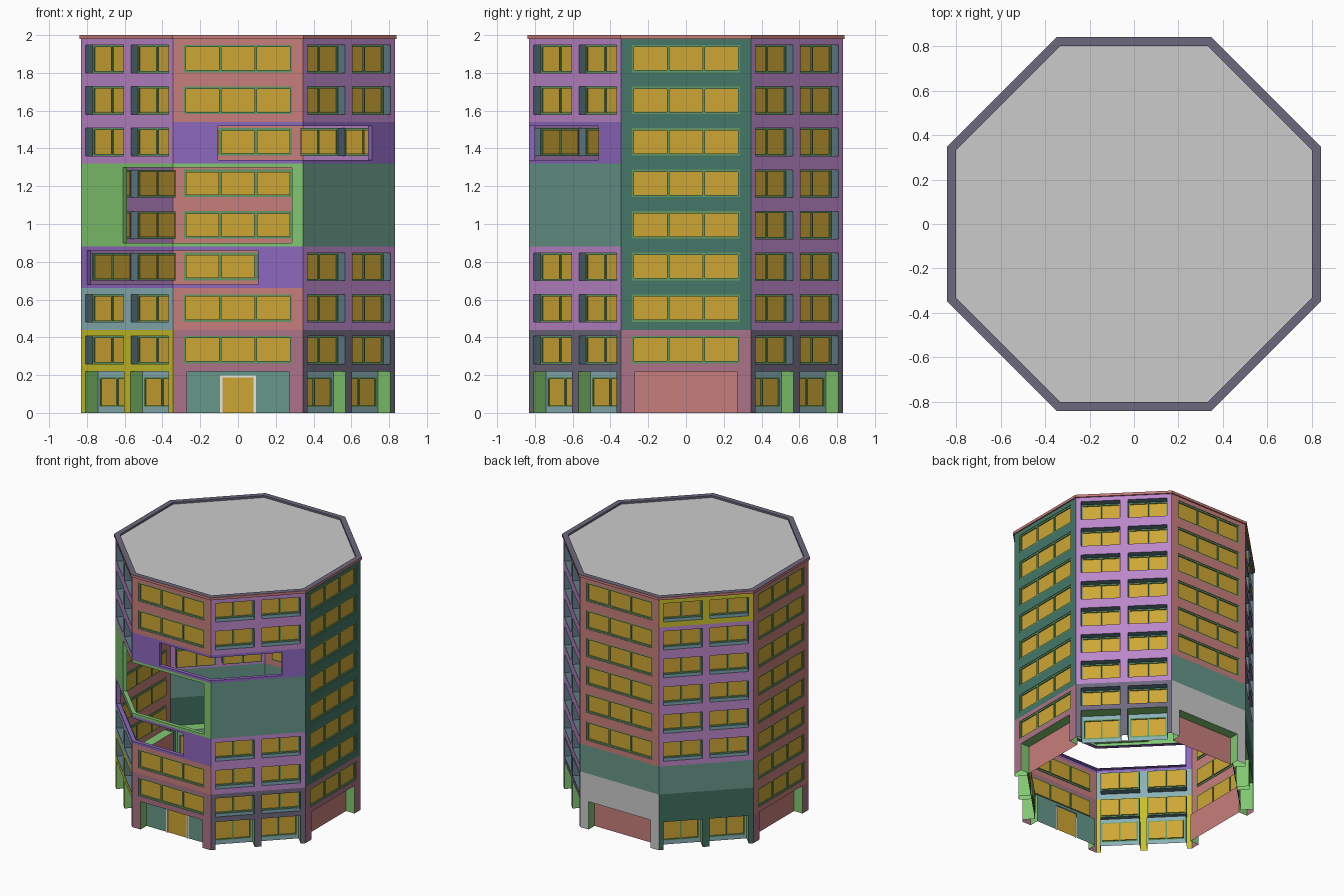
import bpy, math

if "Cube" in bpy.data.objects:
    bpy.data.objects.remove(bpy.data.objects["Cube"])

R = 0.83                       # apothem of the octagon
T = math.tan(math.pi / 8)
H = R * T                      # half width of one facade
F = 0.22                       # storey height
SIDES = ["front", "front_right", "right", "back_right",
         "back", "back_left", "left", "front_left"]

RGB = dict(pink=(198, 125, 122), purple=(186, 134, 200), violet=(140, 104, 190),
           green=(128, 198, 112), teal=(103, 150, 135), dark_green=(65, 110, 95),
           yellow=(198, 190, 45), blue=(137, 175, 182), slate=(110, 104, 125),
           mauve=(170, 114, 134), glass=(205, 165, 55), frame=(100, 150, 100),
           reveal=(95, 125, 135), moss=(70, 118, 104), white=(230, 230, 225))
MATS = {}
for name, c in RGB.items():
    m = bpy.data.materials.new(name)
    m.diffuse_color = [(v / 255) ** 2.2 for v in c] + [1]
    m.use_nodes = True
    m.node_tree.nodes["Principled BSDF"].inputs["Base Color"].default_value = m.diffuse_color
    MATS[name] = m


class Part:
    """Collects quads in facade coordinates: u along, d inward, z up."""

    def __init__(self, name, k):
        self.name, self.a = name, k * math.pi / 4
        self.v, self.f, self.m = [], [], []

    def quad(self, pts, mat):
        s, c = math.sin(self.a), math.cos(self.a)
        n = len(self.v)
        self.v += [(s * (R - d) + c * u, -c * (R - d) + s * u, z) for u, d, z in pts]
        self.f.append((n, n + 1, n + 2, n + 3))
        self.m.append(mat)

    def panel(self, u0, u1, z0, z1, d, mat):
        if u1 - u0 > 1e-4 and z1 - z0 > 1e-4:
            self.quad([(u0, d, z0), (u1, d, z0), (u1, d, z1), (u0, d, z1)], mat)

    def wall(self, u0, u1, z0, z1, d, mat, holes, za, zb):
        self.panel(u0, u1, z0, za, d, mat)
        self.panel(u0, u1, zb, z1, d, mat)
        edges = [u0] + [e for h in holes for e in h] + [u1]
        for a, b in zip(edges[::2], edges[1::2]):
            self.panel(a, b, za, zb, d, mat)

    def jambs(self, u0, u1, z0, z1, d0, d1, mat, sill=True):
        # inward faces of an opening; mitred where it runs round a corner
        left, right = u0 > -H + 1e-4, u1 < H - 1e-4
        w = (d1 - d0) * T
        a, b = (u0 if left else u0 + w), (u1 if right else u1 - w)
        if left:
            self.quad([(u0, d0, z0), (u0, d1, z0), (u0, d1, z1), (u0, d0, z1)], mat)
        if right:
            self.quad([(u1, d1, z0), (u1, d0, z0), (u1, d0, z1), (u1, d1, z1)], mat)
        self.quad([(u0, d0, z1), (a, d1, z1), (b, d1, z1), (u1, d0, z1)], mat)
        if sill:
            self.quad([(u0, d0, z0), (u1, d0, z0), (b, d1, z0), (a, d1, z0)], mat)

    def glazing(self, u0, u1, z0, z1, d, n, border, frame):
        # frame with n panes set back slightly
        w = (u1 - u0 - border * (n + 1)) / n
        holes = [(u0 + border + i * (w + border), u0 + (i + 1) * (w + border))
                 for i in range(n)]
        za, zb = z0 + border, z1 - border
        self.wall(u0, u1, z0, z1, d, frame, holes, za, zb)
        for a, b in holes:
            self.jambs(a, b, za, zb, d, d + 0.008, "frame")
            self.panel(a, b, za, zb, d + 0.008, "glass")

    def build(self):
        me = bpy.data.meshes.new(self.name)
        me.from_pydata(self.v, [], self.f)
        names = [n for n in dict.fromkeys(self.m) if n]
        if None in self.m:
            names.append(None)
        for n in names:
            me.materials.append(MATS[n] if n else None)
        for p, m in zip(me.polygons, self.m):
            p.material_index = names.index(m)
        bpy.context.collection.objects.link(bpy.data.objects.new(self.name, me))


def window_floor(k, i, mat):
    p = Part(f"{SIDES[k]}_floor_{i}", k)
    z = i * F
    if k % 2 == 0:             # flat strip of three windows
        g = (-0.287, 0.287)
        p.wall(-H, H, z, z + F, 0, mat, [g], z + 0.042, z + 0.188)
        p.glazing(*g, z + 0.042, z + 0.188, 0.004, 3, 0.012, "frame")
        p.jambs(*g, z + 0.042, z + 0.188, 0, 0.004, "frame")
    else:                      # two recessed loggias
        bays = [(-0.31, -0.028), (0.028, 0.31)]
        p.wall(-H, H, z, z + F, 0, mat, bays, z + 0.04, z + 0.187)
        for a, b in bays:
            p.jambs(a, b, z + 0.04, z + 0.187, 0, 0.052, "reveal")
            p.glazing(a, b, z + 0.04, z + 0.187, 0.052, 2, 0.01, "frame")
    p.build()


def ground_floor(k, mat, back):
    p = Part(f"{SIDES[k]}_ground_floor", k)
    if k % 2 == 0:             # wide porch
        d = 0.075
        p.wall(-H, H, 0, F, 0, mat, [(-0.27, 0.27)], 0, F)
        p.jambs(-0.27, 0.27, 0, F, 0, d, "green", False)
        if k == 0:             # entrance door
            p.wall(-0.27, 0.27, 0, F, d, back, [(-0.095, 0.095)], 0, 0.197)
            p.wall(-0.095, 0.095, 0, 0.197, d - 0.006, "white", [(-0.083, 0.083)], 0, 0.187)
            p.jambs(-0.083, 0.083, 0, 0.187, d - 0.006, d, "white", False)
            p.panel(-0.083, 0.083, 0, 0.187, d, "glass")
        else:
            p.panel(-0.27, 0.27, 0, F, d, back)
    else:                      # two glazed bays between piers
        bays = [(-0.31, -0.025), (0.025, 0.31)]
        p.wall(-H, H, 0, F, 0, mat, bays, 0, F)
        for a, b in bays:
            p.jambs(a, b, 0, F, 0, 0.09, "green", False)
            p.wall(a, b, 0, F, 0.09, "blue", [(a + 0.01, b - 0.01)], 0.03, 0.19)
            p.glazing(a + 0.01, b - 0.01, 0.03, 0.19, 0.09, 2, 0.01, "frame")
    p.build()


def plain(k, i, n, mat):
    p = Part(f"{SIDES[k]}_blank_wall_{i}", k)
    p.panel(-H, H, i * F, (i + n) * F, 0, mat)
    p.build()


def opening(k, i, n, mat, a, b):
    p = Part(f"{SIDES[k]}_open_wall_{i}", k)
    z0, z1 = i * F, (i + n) * F
    p.wall(-H, H, z0, z1, 0, mat, [(a, b)], z0 + 0.02, z1 - 0.02)
    p.jambs(a, b, z0 + 0.02, z1 - 0.02, 0, 0.03, mat)
    p.build()


# ground storey
for k, (mat, back) in enumerate([("mauve", "teal"), ("slate", None), ("mauve", "pink"),
                                 ("slate", None), (None, "pink"), ("dark_green", None),
                                 ("mauve", "pink"), ("yellow", None)]):
    ground_floor(k, mat, back)

# window storeys: facade, colour, floors
for k, mat, floors in [
        (0, "mauve", [1]), (0, "pink", [2, 7, 8]),
        (1, "slate", [1]), (1, "purple", [2, 3, 7, 8]),
        (2, "mauve", [1]), (2, "moss", range(2, 9)),
        (3, "slate", [1]), (3, "purple", range(2, 9)),
        (4, "pink", range(3, 9)),
        (5, "purple", range(3, 8)), (5, "yellow", [8]),
        (6, "pink", range(1, 9)),
        (7, "yellow", [1]), (7, "blue", [2]), (7, "purple", [6, 7, 8])]:
    for i in floors:
        window_floor(k, i, mat)

# blank walls
plain(1, 4, 2, "teal")
plain(4, 1, 1, None)
plain(4, 2, 1, "teal")
plain(5, 1, 1, "dark_green")
plain(5, 2, 1, "teal")

# open storeys wrapping round the corners
opening(0, 3, 1, "violet", -H, 0.105)
opening(7, 3, 1, "violet", -0.30, H)
opening(0, 4, 2, "green", -H, 0.285)
opening(7, 4, 2, "green", -0.032, H)
opening(0, 6, 1, "violet", -0.105, H)
opening(1, 6, 1, "violet", -H, 0.174)

# roof parapet: one mitred length per side
for k in range(8):
    p = Part(f"{SIDES[k]}_parapet", k)
    prof = [(0, 1.98), (-0.01, 1.98), (-0.01, 2.0), (0.03, 2.0), (0.03, 1.985)]
    for (d0, z0), (d1, z1), mat in zip(prof, prof[1:], ["pink", "pink", "slate", "slate"]):
        w0, w1 = (R - d0) * T, (R - d1) * T
        p.quad([(-w0, d0, z0), (w0, d0, z0), (w1, d1, z1), (-w1, d1, z1)], mat)
    p.build()

# roof deck
bpy.ops.mesh.primitive_circle_add(vertices=8, radius=0.80 / math.cos(math.pi / 8),
                                  fill_type='NGON', location=(0, 0, 1.985),
                                  rotation=(0, 0, math.pi / 8))
bpy.context.object.name = "roof_deck"
